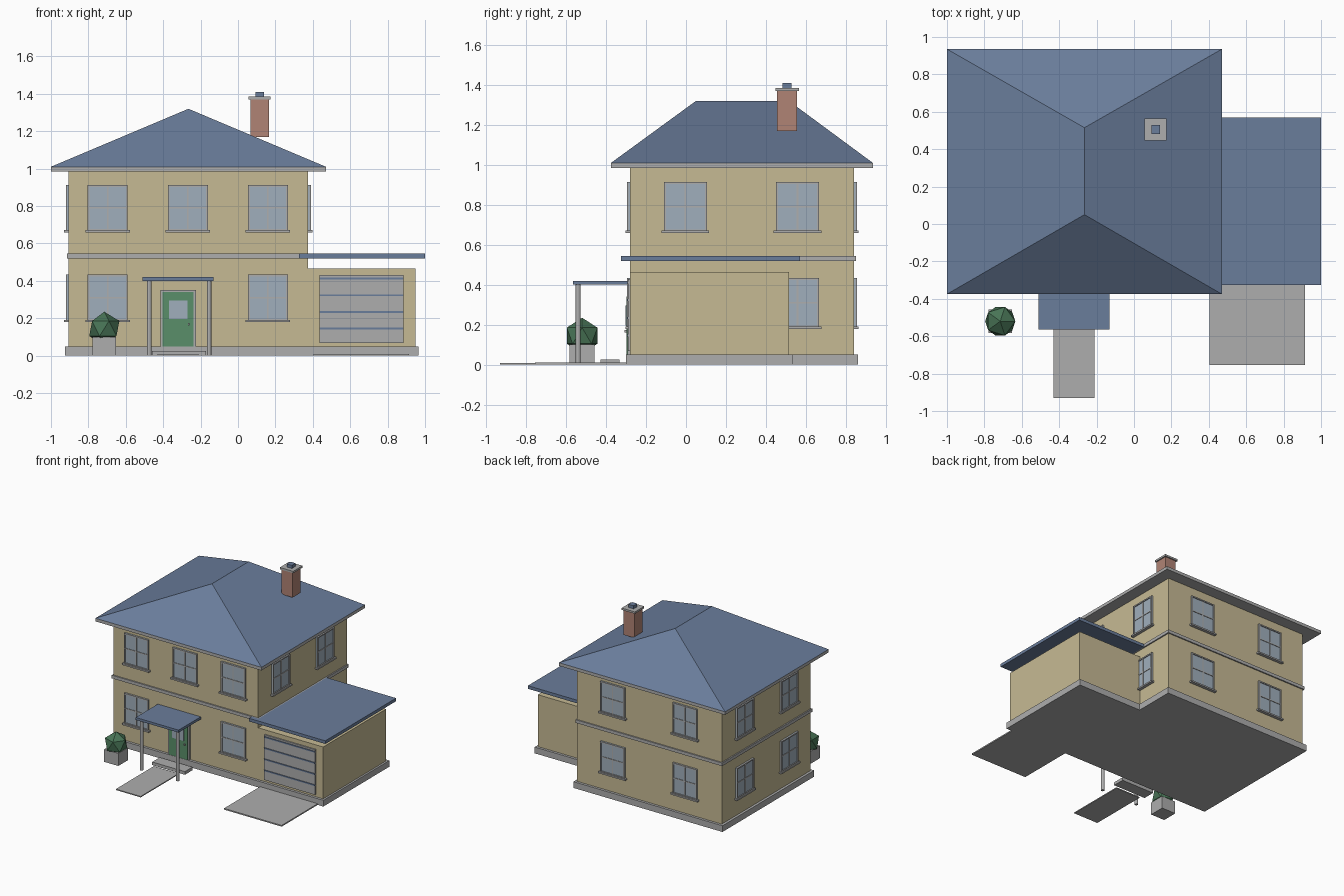
import bpy, bmesh, math
from mathutils import Matrix, Vector

if "Cube" in bpy.data.objects:
    bpy.data.objects.remove(bpy.data.objects["Cube"])


def material(name, r, g, b):
    # sRGB bytes to linear diffuse colour
    lin = [c / 255 / 12.92 if c < 10 else ((c / 255 + 0.055) / 1.055) ** 2.4 for c in (r, g, b)]
    m = bpy.data.materials.new(name)
    m.diffuse_color = (*lin, 1)
    m.use_nodes = True
    m.node_tree.nodes["Principled BSDF"].inputs["Base Color"].default_value = m.diffuse_color
    return m


WALL = material("cream_wall", 198, 186, 148)
ROOF = material("slate_blue", 106, 125, 155)
TRIM = material("grey_trim", 174, 174, 174)
GLASS = material("pale_glass", 160, 175, 188)
DOOR = material("door_green", 90, 143, 106)
BRICK = material("brick", 176, 131, 117)
LEAF = material("leaf_green", 72, 116, 86)


def finish(name, bm, mats):
    bmesh.ops.recalc_face_normals(bm, faces=bm.faces)
    me = bpy.data.meshes.new(name)
    bm.to_mesh(me)
    bm.free()
    for m in mats:
        me.materials.append(m)
    ob = bpy.data.objects.new(name, me)
    bpy.context.collection.objects.link(ob)
    return ob


def add_box(bm, x, y, z, index=0, matrix=Matrix()):
    # each of x, y, z is a (low, high) range
    lo, hi = Vector((x[0], y[0], z[0])), Vector((x[1], y[1], z[1]))
    m = matrix @ Matrix.Translation((lo + hi) / 2) @ Matrix.Diagonal((*(hi - lo), 1))
    verts = bmesh.ops.create_cube(bm, size=1, matrix=m)["verts"]
    for f in {f for v in verts for f in v.link_faces}:
        f.material_index = index


def box(name, mat, x, y, z):
    bm = bmesh.new()
    add_box(bm, x, y, z)
    return finish(name, bm, [mat])


def prism(name, mat, outline, z):
    # extruded floor-plan outline
    bm = bmesh.new()
    face = bm.faces.new([bm.verts.new((px, py, z[0])) for px, py in outline])
    top = bmesh.ops.extrude_face_region(bm, geom=[face])["geom"]
    bmesh.ops.translate(bm, vec=(0, 0, z[1] - z[0]),
                        verts=[v for v in top if isinstance(v, bmesh.types.BMVert)])
    return finish(name, bm, [mat])


# Foundation, storeys and garage
prism("foundation", TRIM, [(-0.925, -0.30), (0.965, -0.30), (0.965, 0.535),
                           (0.395, 0.535), (0.395, 0.86), (-0.925, 0.86)], (0, 0.05))
box("house_walls", WALL, (-0.905, 0.375), (-0.28, 0.84), (0.05, 0.985))
box("floor_band", TRIM, (-0.915, 0.385), (-0.29, 0.85), (0.52, 0.545))
box("garage_walls", WALL, (0.375, 0.95), (-0.28, 0.515), (0.05, 0.465))
box("garage_roof", ROOF, (0.325, 1.0), (-0.325, 0.57), (0.52, 0.545))

# Hipped roof on an eave slab
box("eaves", TRIM, (-1.0, 0.47), (-0.375, 0.935), (0.985, 1.01))
bm = bmesh.new()
a, b, c, d = [bm.verts.new((x, y, 1.01)) for x, y in
              ((-1, -0.375), (0.47, -0.375), (0.47, 0.935), (-1, 0.935))]
r1, r2 = bm.verts.new((-0.265, 0.05, 1.32)), bm.verts.new((-0.265, 0.515, 1.32))
for loop in ((a, b, r1), (b, c, r2, r1), (c, d, r2), (d, a, r1, r2), (d, c, b, a)):
    bm.faces.new(loop)
finish("hip_roof", bm, [ROOF])

# Chimney
box("chimney_stack", BRICK, (0.068, 0.165), (0.455, 0.555), (1.17, 1.37))
box("chimney_cap", TRIM, (0.057, 0.175), (0.447, 0.565), (1.37, 1.385))
box("chimney_flue", ROOF, (0.094, 0.139), (0.482, 0.528), (1.385, 1.41))


def window(name, wall_point, z, angle):
    # local -y points out of the wall
    m = Matrix.Translation((*wall_point, z)) @ Matrix.Rotation(angle, 4, "Z")
    w, h, t = 0.107, 0.123, 0.010
    bm = bmesh.new()
    add_box(bm, (-w, w), (-0.008, 0), (-h, h), 0, m)
    for s in (-1, 1):
        add_box(bm, sorted((s * w, s * (w - t))), (-0.015, 0), (-h, h), 1, m)
        add_box(bm, (-w, w), (-0.015, 0), sorted((s * h, s * (h - t))), 1, m)
    add_box(bm, (-0.004, 0.004), (-0.012, 0), (-h, h), 1, m)
    add_box(bm, (-w, w), (-0.012, 0), (-0.004, 0.004), 1, m)
    add_box(bm, (-w - 0.012, w + 0.012), (-0.024, 0), (-h - 0.008, -h + 0.004), 1, m)
    finish(name, bm, [GLASS, TRIM])


# Windows on all four walls
LOW, HIGH = 0.31, 0.79
for x in (-0.697, -0.268, 0.16):
    window("front_window_upper", (x, -0.28), HIGH, 0)
    if x != -0.268:
        window("front_window_lower", (x, -0.28), LOW, 0)
for z in (LOW, HIGH):
    for x in (-0.585, 0.055):
        window("back_window", (x, 0.84), z, math.pi)
    for y in (-0.003, 0.558):
        window("left_window", (-0.905, y), z, -math.pi / 2)
        if z == HIGH or y > 0.5:
            window("right_window", (0.375, y), z, math.pi / 2)

# Front door
box("door_frame", TRIM, (-0.415, -0.225), (-0.292, -0.28), (0.05, 0.352))
box("front_door", DOOR, (-0.403, -0.237), (-0.298, -0.285), (0.05, 0.34))
box("door_glass", GLASS, (-0.37, -0.27), (-0.303, -0.295), (0.195, 0.295))
box("door_handle", TRIM, (-0.268, -0.258), (-0.308, -0.295), (0.162, 0.174))

# Porch: canopy, posts, step
box("porch_roof", ROOF, (-0.51, -0.13), (-0.565, -0.285), (0.40, 0.42))
for x in (-0.475, -0.155):
    bm = bmesh.new()
    bmesh.ops.create_cone(bm, cap_ends=True, segments=12, radius1=0.012, radius2=0.012,
                          depth=0.40, matrix=Matrix.Translation((x, -0.54, 0.20)))
    finish("porch_post", bm, [TRIM])
box("porch_step", TRIM, (-0.46, -0.17), (-0.428, -0.332), (0, 0.025))

# Paving
box("front_path", TRIM, (-0.43, -0.21), (-0.93, -0.45), (0, 0.008))
box("driveway", TRIM, (0.405, 0.915), (-0.755, -0.295), (0, 0.01))

# Garage door with grooves
box("garage_door", TRIM, (0.435, 0.885), (-0.29, -0.28), (0.068, 0.43))
for i in range(4):
    z = 0.145 + i * 0.089
    box("garage_door_groove", ROOF, (0.435, 0.885), (-0.295, -0.288), (z - 0.005, z + 0.005))

# Planter and faceted shrub
box("planter", TRIM, (-0.777, -0.652), (-0.582, -0.457), (0, 0.10))
bm = bmesh.new()
bmesh.ops.create_icosphere(bm, subdivisions=1, radius=0.09,
                           matrix=Matrix.Translation((-0.715, -0.52, 0.145)))
finish("shrub", bm, [LEAF])
